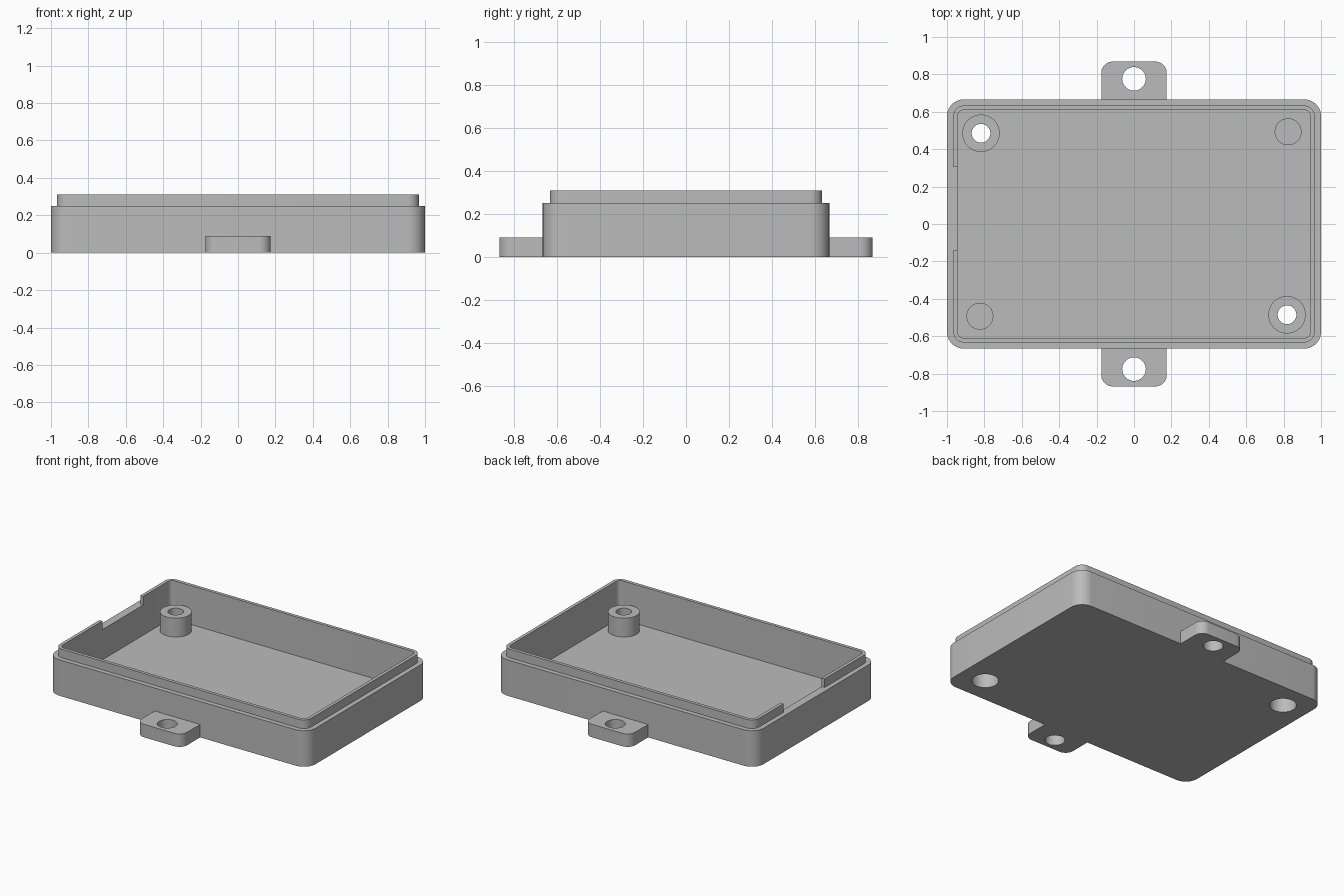
import bpy, bmesh, math

if "Cube" in bpy.data.objects:
    bpy.data.objects.remove(bpy.data.objects["Cube"])

plastic = bpy.data.materials.new("light grey plastic")
plastic.use_nodes = True
GREY = (0.5, 0.5, 0.5, 1)
plastic.diffuse_color = GREY
plastic.node_tree.nodes["Principled BSDF"].inputs["Base Color"].default_value = GREY

# Main heights and half sizes
SHELF, RIM, FLOOR, TAB_TOP = 0.25, 0.31, 0.04, 0.09
HALF_X, HALF_Y = 1.0, 0.666


def rounded_rect(hx, hy, r, z, steps=10):
    """Outline of a rounded rectangle at height z."""
    pts = []
    for i, (sx, sy) in enumerate([(1, 1), (-1, 1), (-1, -1), (1, -1)]):
        for k in range(steps + 1):
            a = math.pi / 2 * (i + k / steps)
            pts.append((sx * (hx - r) + r * math.cos(a),
                        sy * (hy - r) + r * math.sin(a), z))
    return pts


def circle(r, z, n=48):
    return [(r * math.cos(2 * math.pi * k / n),
             r * math.sin(2 * math.pi * k / n), z) for k in range(n)]


def loft(name, loops, closed=False, at=(0, 0)):
    """Bridge equal loops; cap the ends, or join last to first if closed."""
    bm = bmesh.new()
    rings = [[bm.verts.new((x + at[0], y + at[1], z)) for x, y, z in lp]
             for lp in loops]
    pairs = list(zip(rings, rings[1:]))
    if closed:
        pairs.append((rings[-1], rings[0]))
    else:
        bm.faces.new(rings[0])
        bm.faces.new(rings[-1])
    for a, b in pairs:
        for i in range(len(a)):
            j = (i + 1) % len(a)
            bm.faces.new((a[i], a[j], b[j], b[i]))
    bmesh.ops.recalc_face_normals(bm, faces=bm.faces)
    mesh = bpy.data.meshes.new(name)
    bm.to_mesh(mesh)
    bm.free()
    mesh.materials.append(plastic)
    obj = bpy.data.objects.new(name, mesh)
    bpy.context.collection.objects.link(obj)
    return obj


def cylinder(name, r, z0, z1, at):
    return loft(name, [circle(r, z0), circle(r, z1)], at=at)


def cut(obj, cutters):
    """Subtract the cutters, keep the resulting mesh, remove the cutters."""
    for c in cutters:
        c.hide_render = True
        mod = obj.modifiers.new("cut", "BOOLEAN")
        mod.operation, mod.solver, mod.object = "DIFFERENCE", "EXACT", c
    dg = bpy.context.evaluated_depsgraph_get()
    mesh = bpy.data.meshes.new_from_object(obj.evaluated_get(dg))
    obj.modifiers.clear()
    obj.data = mesh
    for c in cutters:
        bpy.data.objects.remove(c)


parts = []
boss_spots = [(-0.818, 0.485), (0.818, -0.485)]
peg_spots = [(0.824, 0.493), (-0.824, -0.493)]

# Tray: outer wall, shelf, raised lip and hollow inside
tray = loft("tray", [
    rounded_rect(HALF_X, HALF_Y, 0.09, 0),
    rounded_rect(HALF_X, HALF_Y, 0.09, SHELF),
    rounded_rect(0.967, 0.633, 0.058, SHELF),
    rounded_rect(0.967, 0.633, 0.058, RIM),
    rounded_rect(0.944, 0.61, 0.035, RIM),
    rounded_rect(0.944, 0.61, 0.035, FLOOR),
])
# Notch in the right lip and screw recesses through the floor
notch = loft("notch_cutter", [rounded_rect(0.04, 0.225, 0.001, z, 1)
                              for z in (SHELF, RIM + 0.1)], at=(-0.95, 0.082))
cut(tray, [notch] + [cylinder("recess_cutter", 0.085, -0.1, 0.1, p)
                     for p in boss_spots])
parts.append(tray)

# Screw bosses: narrow hole above, wide recess below
for side, p in zip(("right_back", "left_front"), boss_spots):
    profile = [(0.085, FLOOR), (0.1, FLOOR), (0.1, 0.17),
               (0.05, 0.17), (0.05, 0.1), (0.085, 0.1)]
    parts.append(loft(side + "_screw_boss", [circle(r, z) for r, z in profile],
                      closed=True, at=p))

# Solid locating pegs in the other corners
for side, p in zip(("left_back", "right_front"), peg_spots):
    parts.append(cylinder(side + "_peg", 0.072, FLOOR, 0.153, p))

# Mounting tabs: rounded outer corners, square where they meet the wall
for side, s in (("front", -1), ("back", 1)):
    def tab_outline(z):
        return [(x, max(y + 0.76, HALF_Y - 0.01) * s, z)
                for x, y, z in rounded_rect(0.175, 0.108, 0.06, z)
                if y > 0] + [(-0.175, (HALF_Y - 0.01) * s, z),
                             (0.175, (HALF_Y - 0.01) * s, z)]
    tab = loft(side + "_mounting_tab", [tab_outline(0), tab_outline(TAB_TOP)])
    cut(tab, [cylinder("tab_hole_cutter", 0.063, -0.1, 0.2, (0, 0.776 * s))])
    parts.append(tab)

# Smooth the curves, keep hard edges crisp
bpy.ops.object.select_all(action="DESELECT")
for obj in parts:
    obj.select_set(True)
bpy.context.view_layer.objects.active = tray
bpy.ops.object.shade_smooth_by_angle(angle=math.radians(30))
